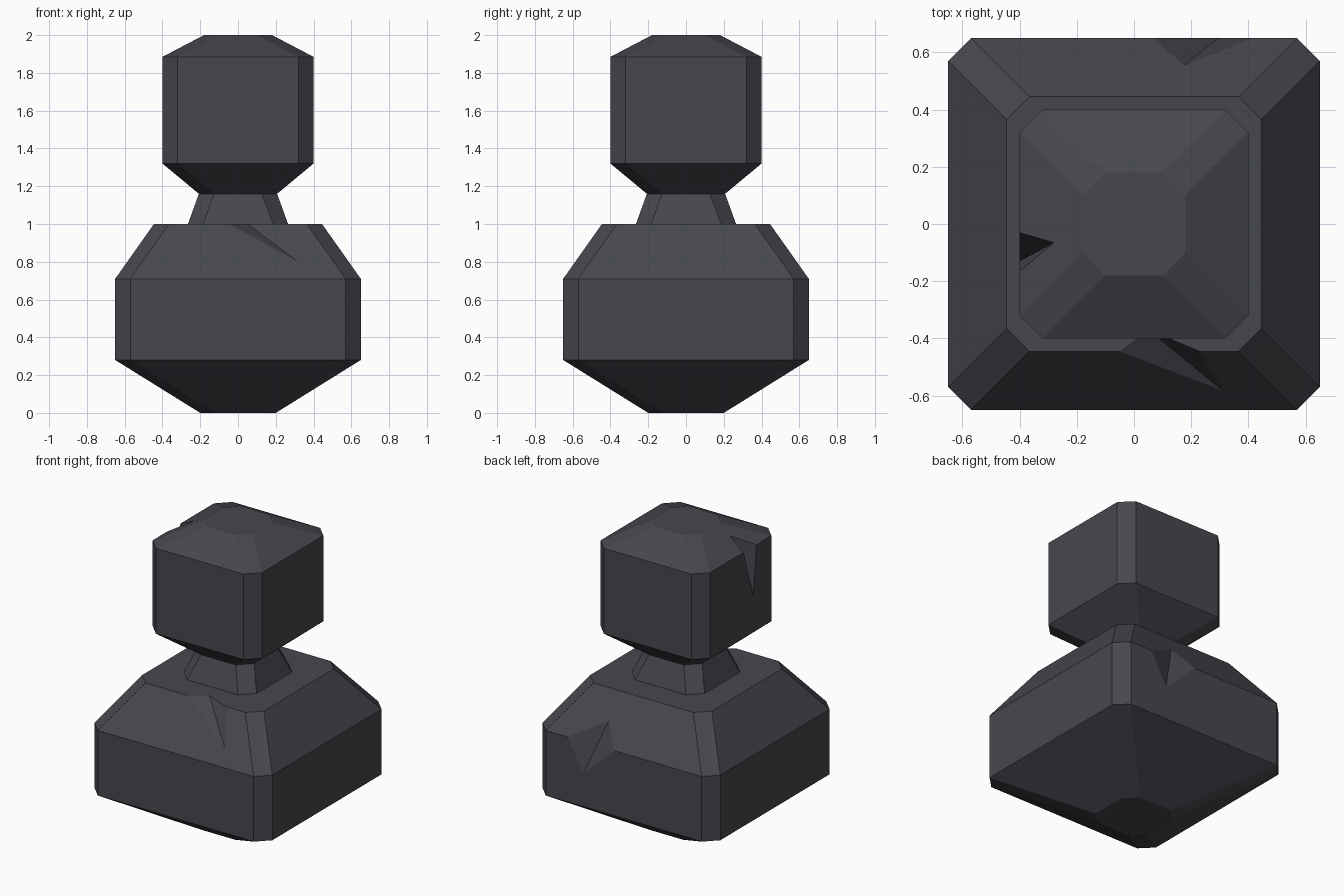
import bpy, bmesh
from mathutils import Vector

if "Cube" in bpy.data.objects:
    bpy.data.objects.remove(bpy.data.objects["Cube"])

stone = bpy.data.materials.new("dark_grey_stone")
stone.diffuse_color = (0.062, 0.062, 0.077, 1)
stone.use_nodes = True
stone.node_tree.nodes["Principled BSDF"].inputs["Base Color"].default_value = stone.diffuse_color
CHAMFER = 0.08


def make_object(name, bm):
    bmesh.ops.recalc_face_normals(bm, faces=bm.faces)
    mesh = bpy.data.meshes.new(name)
    bm.to_mesh(mesh)
    bm.free()
    mesh.materials.append(stone)
    obj = bpy.data.objects.new(name, mesh)
    bpy.context.collection.objects.link(obj)
    return obj


def block(name, levels):
    """Stack of chamfered squares given as (half width, height)."""
    bm = bmesh.new()
    rings = []
    for r, z in levels:
        c = r - CHAMFER
        outline = [(c, -r), (r, -c), (r, c), (c, r),
                   (-c, r), (-r, c), (-r, -c), (-c, -r)]
        rings.append([bm.verts.new((x, y, z)) for x, y in outline])
    for lo, hi in zip(rings, rings[1:]):
        for i in range(8):
            j = (i + 1) % 8
            bm.faces.new((lo[i], lo[j], hi[j], hi[i]))
    bm.faces.new(rings[0][::-1])
    bm.faces.new(rings[-1])
    return make_object(name, bm)


def chip(obj, a, b, p, q):
    """Cut a chip out of edge a-b; its valley runs from p to q."""
    a, b, p, q = map(Vector, (a, b, p, q))
    mid = (p + q) / 2
    corners = [a + (a - mid) * 0.6, b + (b - mid) * 0.6,
               p + (p - q) * 0.05, q + (q - p) * 0.05]
    bm = bmesh.new()
    v = [bm.verts.new(c) for c in corners]
    for f in ((0, 1, 2), (0, 3, 1), (0, 2, 3), (1, 3, 2)):
        bm.faces.new([v[i] for i in f])
    cutter = make_object("chip_cutter", bm)
    cutter.hide_render = True
    mod = obj.modifiers.new("chip", 'BOOLEAN')
    mod.operation = 'DIFFERENCE'
    mod.solver = 'EXACT'
    mod.object = cutter
    bpy.context.view_layer.objects.active = obj
    bpy.ops.object.modifier_apply(modifier=mod.name)
    bpy.data.objects.remove(cutter)


# Main parts
body = block("body", [(0.20, 0), (0.65, 0.28), (0.65, 0.71), (0.445, 1.0)])
neck = block("neck", [(0.265, 1.0), (0.207, 1.16)])
head = block("head", [(0.207, 1.16), (0.40, 1.32), (0.40, 1.885), (0.18, 2.0)])

# Chips: front shoulder, back shoulder, left of the head
chip(body, (-0.05, -0.445, 1.0), (0.23, -0.445, 1.0),
     (0.05, -0.37, 1.0), (0.31, -0.582, 0.805))
chip(body, (0.067, 0.65, 0.71), (0.41, 0.65, 0.71),
     (0.175, 0.555, 0.845), (0.295, 0.65, 0.5))
chip(head, (-0.40, -0.03, 1.885), (-0.40, -0.165, 1.885),
     (-0.28, -0.065, 1.948), (-0.40, -0.13, 1.56))
